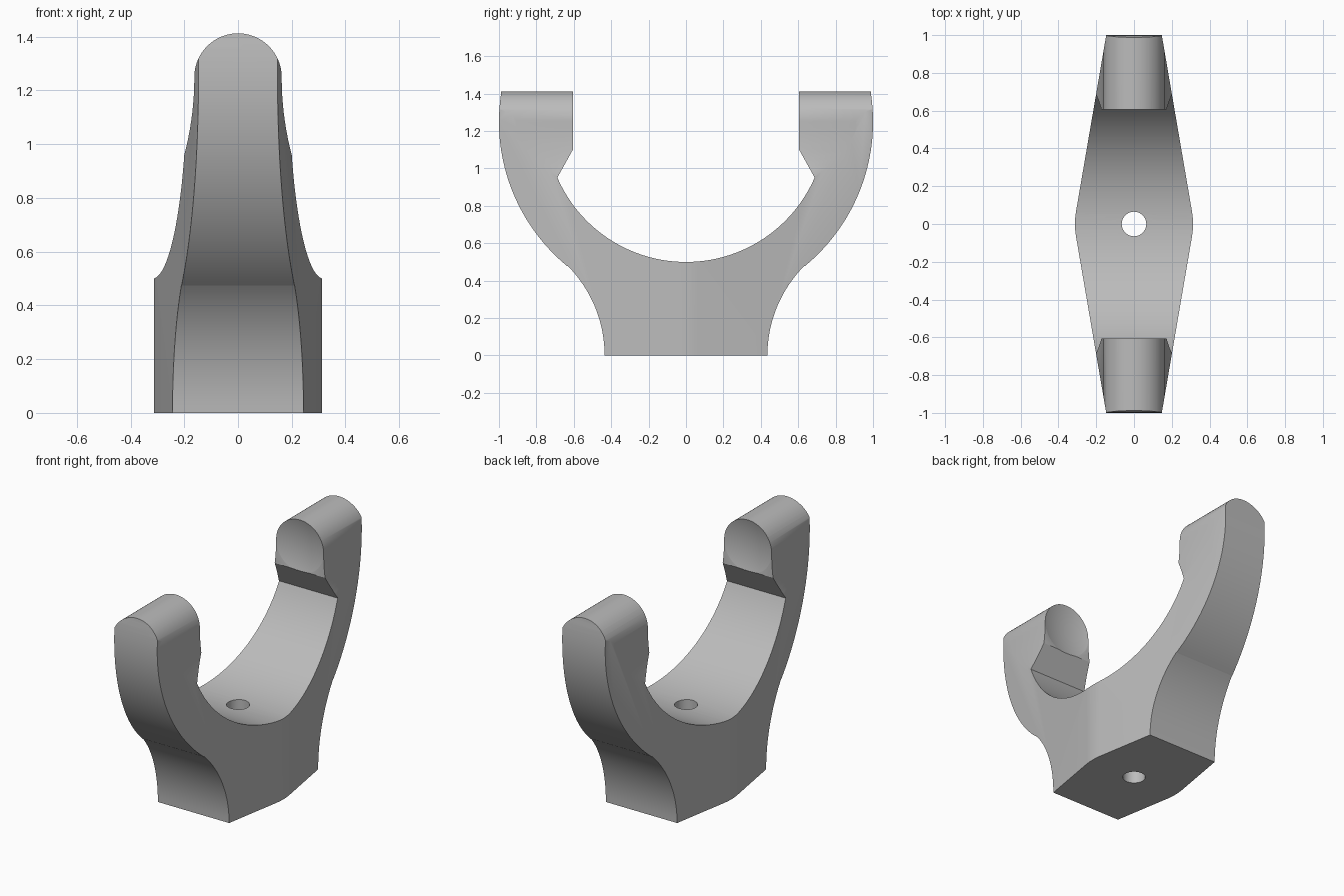
import bpy, bmesh
from math import sin, cos, pi, radians, sqrt, atan2
from mathutils import Matrix

if "Cube" in bpy.data.objects:
    bpy.data.objects.remove(bpy.data.objects["Cube"], do_unlink=True)

AXIS_Z = 1.25      # height of the pivot axis
TIP_R = 0.1625     # radius of the rounded arm tips


def arc(cx, cy, r, a0, a1, n):
    """Points on an arc, angles in degrees."""
    angles = [radians(a0 + (a1 - a0) * i / n) for i in range(n + 1)]
    return [(cx + r * cos(a), cy + r * sin(a)) for a in angles]


def mirrored(half):
    """Close a half outline by mirroring its first coordinate."""
    pts = half + [(-u, v) for u, v in reversed(half)]
    out = []
    for p in pts:
        if not out or abs(p[0] - out[-1][0]) + abs(p[1] - out[-1][1]) > 1e-5:
            out.append(p)
    return out


def finish(bm, name):
    bmesh.ops.recalc_face_normals(bm, faces=bm.faces)
    mesh = bpy.data.meshes.new(name)
    bm.to_mesh(mesh)
    bm.free()
    ob = bpy.data.objects.new(name, mesh)
    bpy.context.collection.objects.link(ob)
    return ob


def prism(name, pts, place, direction):
    """Extrude an outline, with place mapping 2D points into space."""
    bm = bmesh.new()
    face = bm.faces.new([bm.verts.new(place(u, v)) for u, v in pts])
    ext = bmesh.ops.extrude_face_region(bm, geom=[face])
    verts = [g for g in ext["geom"] if isinstance(g, bmesh.types.BMVert)]
    bmesh.ops.translate(bm, verts=verts, vec=direction)
    return finish(bm, name)


def combine(target, cutter, operation):
    cutter.hide_render = True
    mod = target.modifiers.new(cutter.name, "BOOLEAN")
    mod.object, mod.operation, mod.solver = cutter, operation, "EXACT"
    bpy.context.view_layer.objects.active = target
    bpy.ops.object.modifier_apply(modifier=mod.name)
    bpy.data.objects.remove(cutter, do_unlink=True)


# Side outline: foot, fillet, outer arc, notch and inner saddle
foot_r = 0.68
side = arc(0.435 + foot_r, 0, foot_r, 180, 135, 16)
start = -sqrt(1 - 0.632 ** 2)
side += arc(0, AXIS_Z, 1, math_deg := atan2(start, 0.632) * 180 / pi, 10, 32)
side += arc(0, AXIS_Z, 1, 10, -0 + 10, 1)[:1]
side = [p for p in side if p[1] < 1.42] + [(0.985, 1.45), (0.605, 1.45), (0.605, 1.1)]
saddle_r = AXIS_Z - 0.5
side += arc(0, AXIS_Z, saddle_r, -23.5, -90, 32)
yoke = prism("yoke", mirrored(side), lambda u, v: (-0.5, u, v), (1, 0, 0))

# Plan outline: long tapered hexagon with softened waist
slope = 0.171
plan = [(0.147 - slope * 0.2, 1.2), (0.308, 0.06), (0.3115, 0.03), (0.3125, 0),
        (0.3115, -0.03), (0.308, -0.06), (0.147 - slope * 0.2, -1.2)]
combine(yoke, prism("plan_limit", mirrored(plan),
                    lambda u, v: (u, v, -0.5), (0, 0, 2.5)), "INTERSECT")

# Front outline: rounded tip flowing into a widening neck
neck_r = 1.145
neck = arc(TIP_R + neck_r, AXIS_Z, neck_r, 180, 200, 12)
front = [(0.6, -0.3), (0.6, 0.8)] + neck[::-1] + arc(0, AXIS_Z, TIP_R, 0, 90, 24)[1:]
combine(yoke, prism("front_limit", mirrored(front),
                    lambda u, v: (u, -1.5, v), (0, 3, 0)), "INTERSECT")

# Shallow cups in the facing ends of both arms
bm = bmesh.new()
bmesh.ops.create_uvsphere(
    bm, u_segments=64, v_segments=96, radius=0.6265,
    matrix=Matrix.Translation((0, 0, AXIS_Z)) @ Matrix.Rotation(pi / 2, 4, "X"))
combine(yoke, finish(bm, "cup_cutter"), "DIFFERENCE")

# Vertical bolt hole through the base
hole = prism("hole_cutter", arc(0, 0, 0.065, 0, 360, 48)[:-1],
             lambda u, v: (u, v, -0.5), (0, 0, 1.5))
combine(yoke, hole, "DIFFERENCE")

# Grey finish
grey = bpy.data.materials.new("grey")
grey.use_nodes = True
colour = (0.5, 0.5, 0.5, 1)
grey.diffuse_color = colour
grey.node_tree.nodes["Principled BSDF"].inputs["Base Color"].default_value = colour
yoke.data.materials.clear()
yoke.data.materials.append(grey)
for poly in yoke.data.polygons:
    poly.material_index = 0

bpy.ops.object.select_all(action="DESELECT")
yoke.select_set(True)
bpy.context.view_layer.objects.active = yoke
bpy.ops.object.shade_smooth_by_angle(angle=radians(25))
